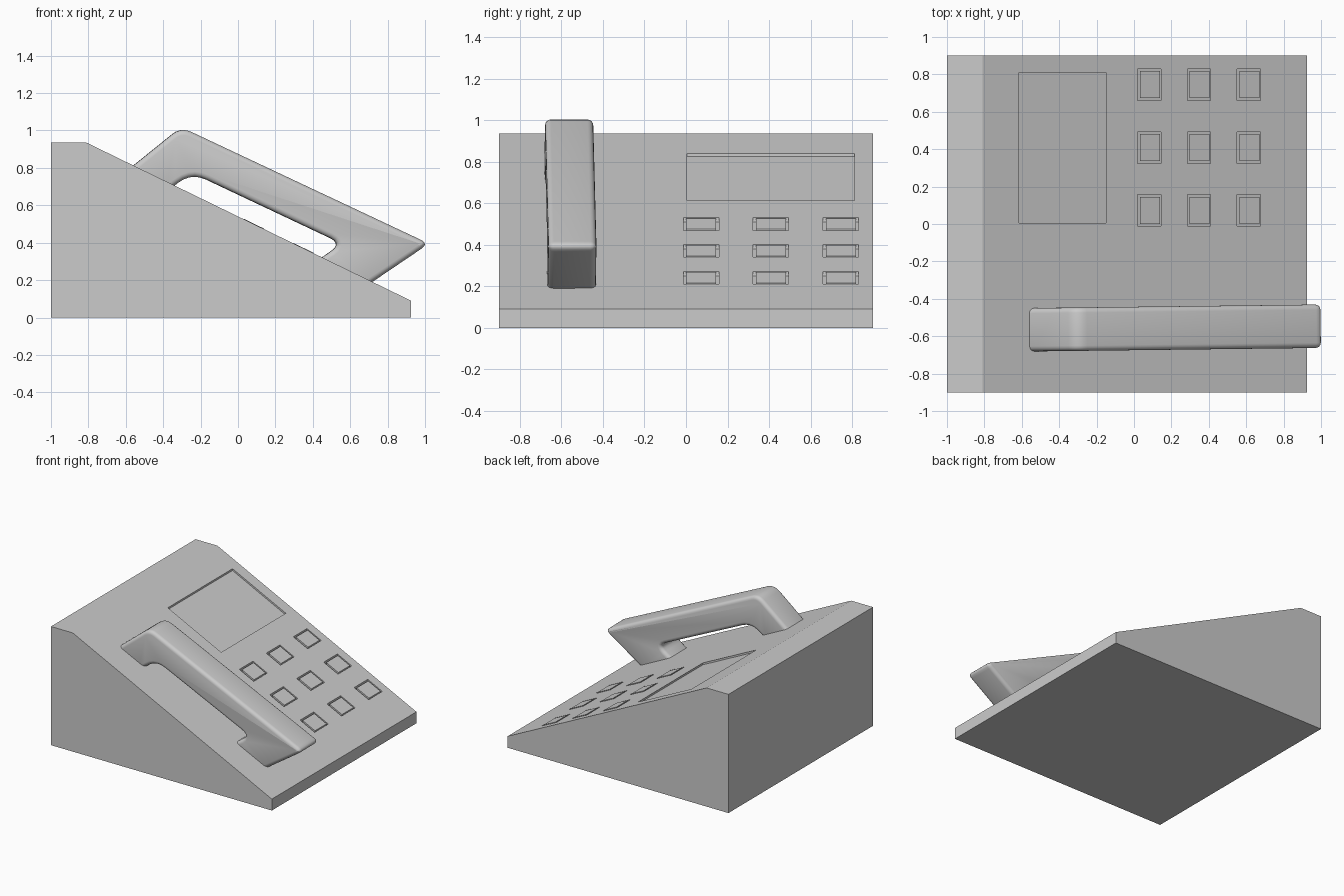
import bpy, bmesh, math
from mathutils import Vector, Matrix

if "Cube" in bpy.data.objects:
    bpy.data.objects.remove(bpy.data.objects["Cube"])


def finish(name, bm):
    bmesh.ops.recalc_face_normals(bm, faces=bm.faces)
    me = bpy.data.meshes.new(name)
    bm.to_mesh(me)
    bm.free()
    ob = bpy.data.objects.new(name, me)
    bpy.context.collection.objects.link(ob)
    return ob


def prism(name, pts, y0, y1):
    """Extrude an xz outline along y."""
    bm = bmesh.new()
    f = bm.faces.new([bm.verts.new((x, y0, z)) for x, z in pts])
    ext = bmesh.ops.extrude_face_region(bm, geom=[f])
    bmesh.ops.translate(bm, vec=(0, y1 - y0, 0),
                        verts=[v for v in ext["geom"] if isinstance(v, bmesh.types.BMVert)])
    return finish(name, bm)


def slope_z(x):
    return 0.935 - (x + 0.81) * 0.845 / 1.73


def slab(bm, x0, x1, y0, y1, lo, hi):
    """Add a block whose top and bottom follow the sloped face."""
    geom = bmesh.ops.create_cube(bm, size=1)["verts"]
    for v in geom:
        x = x1 if v.co.x > 0 else x0
        y = y1 if v.co.y > 0 else y0
        v.co = (x, y, slope_z(x) + (hi if v.co.z > 0 else lo))


def rounded(corners, steps=5):
    """Round each (x, z, radius) corner with a short curve."""
    out, n = [], len(corners)
    for i, (x, z, r) in enumerate(corners):
        p = Vector((x, z))
        if r == 0:
            out.append(p)
            continue
        a = p + (Vector(corners[i - 1][:2]) - p).normalized() * r
        b = p + (Vector(corners[(i + 1) % n][:2]) - p).normalized() * r
        for k in range(steps + 1):
            t = k / steps
            out.append(a * (1 - t) ** 2 + p * 2 * t * (1 - t) + b * t * t)
    return out


# Wedge-shaped body
body = prism("body", [(-1, 0), (0.925, 0), (0.925, 0.09), (-0.81, 0.935), (-1, 0.935)], -0.9, 0.9)

# Pockets for the screen and the keys
key_x = [(0.02, 0.145), (0.285, 0.41), (0.55, 0.677)]
key_y = [(-0.012, 0.158), (0.323, 0.493), (0.66, 0.83)]
cut = bmesh.new()
slab(cut, -0.615, -0.15, 0.005, 0.81, -0.014, 0.1)
for x0, x1 in key_x:
    for y0, y1 in key_y:
        slab(cut, x0, x1, y0, y1, -0.02, 0.1)
cutter = finish("pocket_cutter", cut)
cutter.hide_render = True
cutter.hide_set(True)
mod = body.modifiers.new("pockets", "BOOLEAN")
mod.operation = "DIFFERENCE"
mod.solver = "EXACT"
mod.object = cutter

# Keys standing in their pockets
keys = bmesh.new()
g = 0.013
for x0, x1 in key_x:
    for y0, y1 in key_y:
        slab(keys, x0 + g, x1 - g / 2, y0 + g, y1 - g, -0.03, 0.004)
finish("keys", keys)

# Handset: rounded outline, softened side edges, turned slightly
outline = rounded([
    (-0.60, 0.78, 0), (-0.305, 1.018, 0.06), (1.02, 0.395, 0.05), (0.68, 0.165, 0),
    (0.41, 0.295, 0), (0.555, 0.395, 0.07), (-0.25, 0.775, 0.09), (-0.38, 0.675, 0)])
handset = prism("handset", outline, -0.672, -0.440)
pivot = Matrix.Translation((0.22, -0.556, 0))
handset.data.transform(pivot @ Matrix.Rotation(math.radians(0.7), 4, "Z") @ pivot.inverted())
bev = handset.modifiers.new("soft_edges", "BEVEL")
bev.width = 0.028
bev.segments = 4
bev.limit_method = "ANGLE"
bev.angle_limit = math.radians(50)
bev.use_clamp_overlap = False
bpy.ops.object.select_all(action="DESELECT")
handset.select_set(True)
bpy.context.view_layer.objects.active = handset
bpy.ops.object.modifier_apply(modifier="soft_edges")
bpy.ops.object.shade_smooth_by_angle(angle=math.radians(40))
